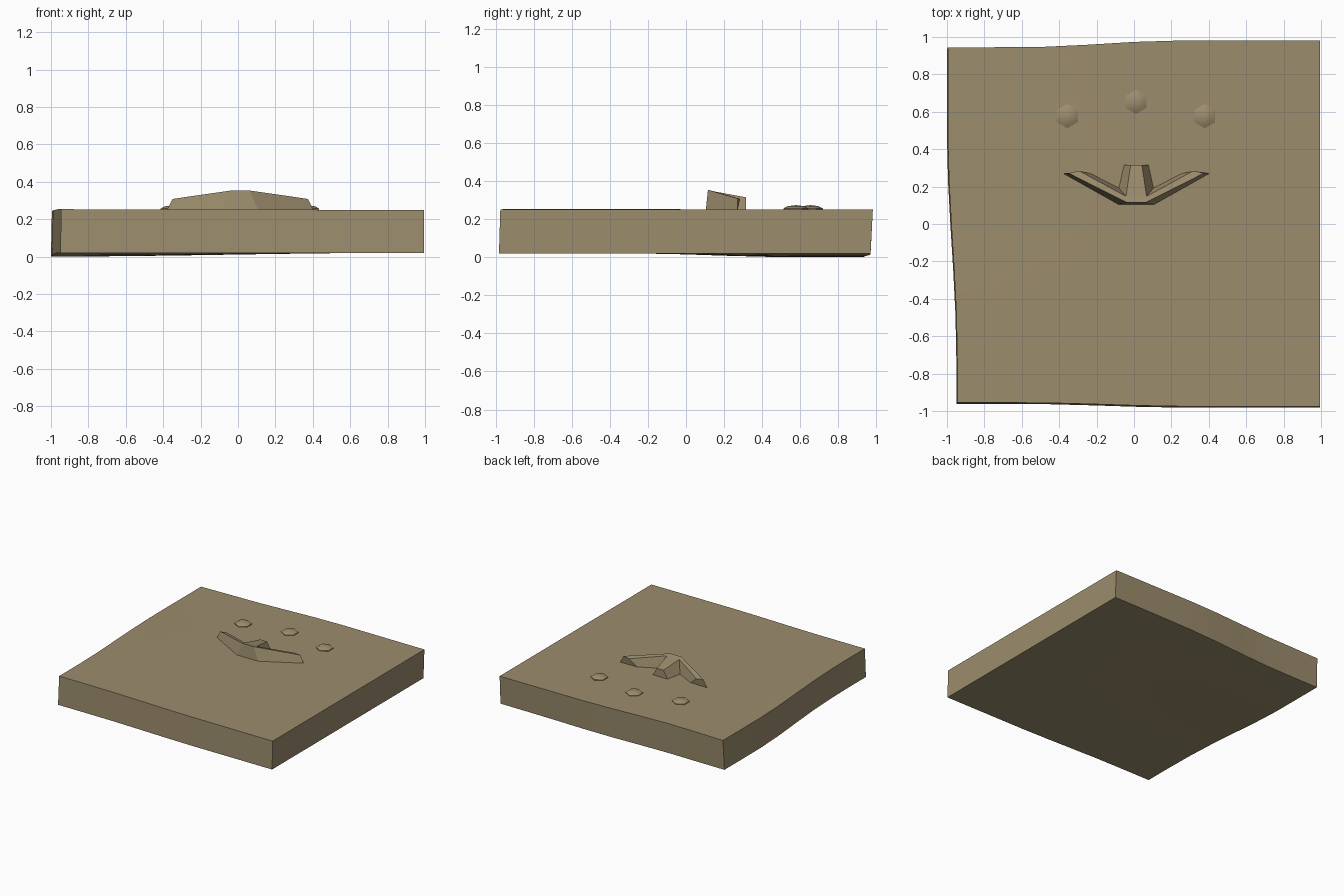
import bpy
import bmesh
import math

old = bpy.data.objects.get("Cube")
if old:
    bpy.data.objects.remove(old, do_unlink=True)

# One sandstone colour for everything
stone = bpy.data.materials.new("sandstone")
stone.use_nodes = True
STONE_COLOUR = (0.33, 0.265, 0.153, 1)
stone.diffuse_color = STONE_COLOUR
stone.node_tree.nodes["Principled BSDF"].inputs["Base Color"].default_value = STONE_COLOUR


def finish(bm, name, angle=None):
    bmesh.ops.recalc_face_normals(bm, faces=bm.faces)
    mesh = bpy.data.meshes.new(name)
    bm.to_mesh(mesh)
    bm.free()
    mesh.materials.append(stone)
    obj = bpy.data.objects.new(name, mesh)
    bpy.context.collection.objects.link(obj)
    if angle:
        bpy.ops.object.select_all(action='DESELECT')
        obj.select_set(True)
        bpy.context.view_layer.objects.active = obj
        bpy.ops.object.shade_smooth_by_angle(angle=math.radians(angle))
    return obj


def ease(value, start, end):
    t = min(max((value - start) / (end - start), 0), 1)
    return t * t * (3 - 2 * t)


# Slab: a grid box whose edges bow gently and whose back left corner sags
def slab_point(u, v, top):
    y0 = v * 1.92 - 0.96
    left = -0.945 - 0.05 * ease(y0, -0.7, 0.5) - (0 if top else 0.005)
    x = left + u * (0.995 - left)
    front = -0.955 - 0.02 * ease(x, -0.6, 0.3) - (0 if top else 0.007)
    back = 0.945 + 0.036 * ease(x, -0.6, 0.25) - (0 if top else 0.012)
    sag = ease(y0, -0.3, 0.6) * (1 - ease(x, -1, 0.9))
    z = 0.253 - 0.004 * u - 0.01 * sag * (1 - u) ** 4 if top else 0.02 - 0.02 * sag
    return x, front + v * (back - front), z


N = 8
bm = bmesh.new()
bmesh.ops.create_cube(bm, size=1)
bmesh.ops.delete(bm, geom=bm.faces[:], context='FACES')
bmesh.ops.delete(bm, geom=bm.verts[:], context='VERTS')
rows = {(i, j, k): bm.verts.new(slab_point(i / N, j / N, k))
        for i in range(N + 1) for j in range(N + 1) for k in (0, 1)}
for i in range(N):
    for j in range(N):
        for k in (0, 1):
            bm.faces.new([rows[a, b, k] for a, b in
                          ((i, j), (i + 1, j), (i + 1, j + 1), (i, j + 1))])
    for e in (0, N):
        bm.faces.new([rows[c] for c in ((i, e, 0), (i + 1, e, 0), (i + 1, e, 1), (i, e, 1))])
        bm.faces.new([rows[c] for c in ((e, i, 0), (e, i + 1, 0), (e, i + 1, 1), (e, i, 1))])
finish(bm, "slab", 30)

# Three-pronged raised emblem: mirrored base and top outlines joined by walls
CENTRE = 0.012
half_base = [(0.098, 0.104), (0.393, 0.27), (0.235, 0.267), (0.095, 0.195), (0.068, 0.315)]
half_top = [(0.05, 0.115, 0.353), (0.362, 0.272, 0.308), (0.305, 0.284, 0.306),
            (0.055, 0.148, 0.345), (0.03, 0.315, 0.314)]
half_base = [(x, y, 0.245) for x, y in half_base]


def both_sides(bm, half):
    right = [bm.verts.new((CENTRE + x, y, z)) for x, y, z in half]
    left = [bm.verts.new((CENTRE - x, y, z)) for x, y, z in half]
    return right + left[::-1]


bm = bmesh.new()
base = both_sides(bm, half_base)
top = both_sides(bm, half_top)
count = len(base)
for i in range(count):
    j = (i + 1) % count
    bm.faces.new((base[i], base[j], top[j], top[i]))
# wing tops, stem top and hub
for ring in (base, top):
    bm.faces.new(ring[0:4])
    bm.faces.new(ring[6:10])
    bm.faces.new(ring[3:7])
    bm.faces.new((ring[0], ring[3], ring[6], ring[9]))
finish(bm, "emblem")


# Low domed studs with six sides
def stud(name, x, y):
    bm = bmesh.new()
    rings = []
    for radius, z in ((0.065, 0.25), (0.065, 0.256), (0.042, 0.268)):
        rings.append([bm.verts.new((x + radius * math.sin(a * math.pi / 3),
                                    y + radius * math.cos(a * math.pi / 3), z))
                      for a in range(6)])
    tip = bm.verts.new((x, y, 0.273))
    for a in range(6):
        b = (a + 1) % 6
        for low, high in zip(rings, rings[1:]):
            bm.faces.new((low[a], low[b], high[b], high[a]))
        bm.faces.new((rings[-1][a], rings[-1][b], tip))
    bm.faces.new(rings[0])
    finish(bm, name, 50)


stud("right_stud", -0.357, 0.577)
stud("middle_stud", 0.01, 0.653)
stud("left_stud", 0.378, 0.577)
